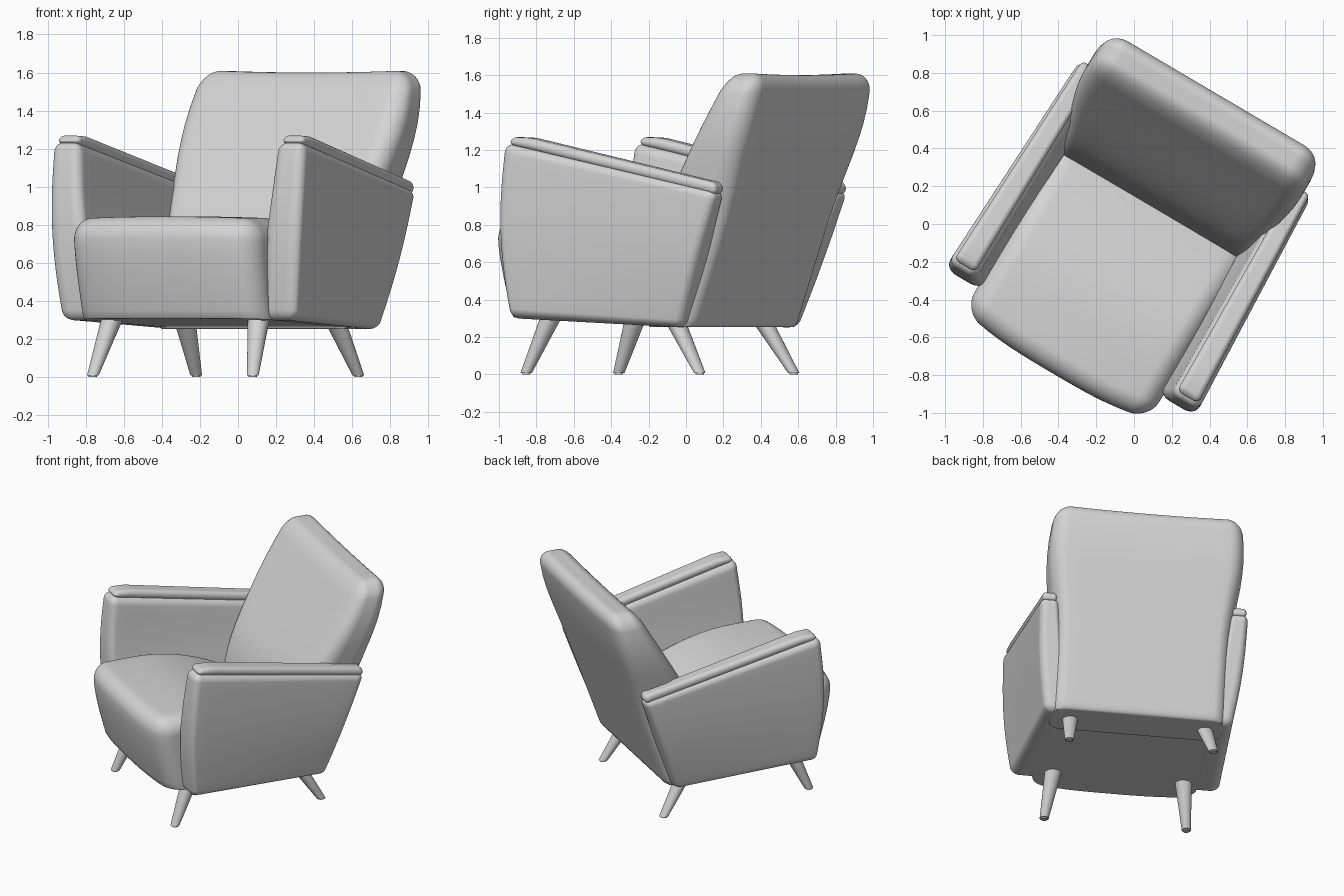
import bpy, bmesh, math
from mathutils import Vector, Matrix

if "Cube" in bpy.data.objects:
    bpy.data.objects.remove(bpy.data.objects["Cube"])

K, M = 5, 14                      # corner and flat steps of the padded boxes
TURN = Matrix.Rotation(math.radians(-30.5), 4, 'Z') @ Matrix.Translation((0.025, 0, 0))

fabric = bpy.data.materials.new("grey_fabric")
fabric.diffuse_color = (0.66, 0.66, 0.66, 1)
fabric.use_nodes = True
fabric.node_tree.nodes["Principled BSDF"].inputs["Base Color"].default_value = fabric.diffuse_color


def curve(x, pts):
    """Smoothed lookup through a few (x, value) points."""
    def lin(q):
        if q <= pts[0][0]:
            return pts[0][1]
        for (x0, y0), (x1, y1) in zip(pts, pts[1:]):
            if q <= x1:
                return y0 + (y1 - y0) * (q - x0) / (x1 - x0)
        return pts[-1][1]
    return sum(lin(x + d) for d in (-.06, -.03, 0, .03, .06)) / 5


def mix(a, b, t):
    return a + (b - a) * t


def finish(name, bm):
    bmesh.ops.recalc_face_normals(bm, faces=bm.faces)
    me = bpy.data.meshes.new(name)
    bm.to_mesh(me)
    bm.free()
    me.materials.append(fabric)
    me.shade_smooth()
    me.set_sharp_from_angle(angle=math.radians(40))
    ob = bpy.data.objects.new(name, me)
    ob.matrix_world = TURN
    bpy.context.collection.objects.link(ob)


def padded_box(name, lo, hi, r, deform):
    """Box with rounded edges whose points then pass through deform(x, y, z)."""
    n = 2 * K + M
    bm = bmesh.new()
    bmesh.ops.create_cube(bm, size=2)
    bmesh.ops.subdivide_edges(bm, edges=bm.edges[:], cuts=n - 1, use_grid_fill=True)
    for v in bm.verts:
        p, core = Vector(), Vector()
        for ax in range(3):
            a, b = lo[ax] + r, hi[ax] - r
            i = round((v.co[ax] + 1) / 2 * n)
            if i < K:
                p[ax] = a - r * math.tan(math.pi / 4 * (1 - i / K))
            elif i > n - K:
                p[ax] = b + r * math.tan(math.pi / 4 * (1 - (n - i) / K))
            else:
                p[ax] = mix(a, b, (i - K) / M)
            core[ax] = min(max(p[ax], a), b)
        q = core + (p - core).normalized() * r
        v.co = deform(*q)
    finish(name, bm)


def floor_z(y):
    return 0.30 - 0.05 * (y + 0.65) / 1.04


# Seat: bowed front that tucks in below, top sinking to the rear, flat underside
def seat_shape(x, y, z):
    front = max(0, (0.25 - y) / 1.15)
    side = abs(x) / 0.56
    sink = 0.2 * (max(0, y + 0.6) / 0.72) ** 2 * max(0, (z - 0.3) / 0.53)
    y += front * (0.05 * side ** 3 + 0.10 * max(0, (0.72 - z) / 0.45) ** 1.4)
    crown = 0.012 * (1 - side ** 2) if z > 0.7 else 0
    x *= 1 - 0.03 * max(0, 0.8 - z)
    return Vector((x, y, max(z + crown - sink, floor_z(y))))


padded_box("seat", (-.57, -.90, .14), (.57, .33, .832), .11, seat_shape)

# Backrest: raked slab, widest above the arms and dipped along the top
REAR = [(.25, .385), (1.0, .65), (1.35, .775), (1.6, .835)]
FRONT = [(.25, .08), (.64, .125), (.84, .18), (1.03, .28), (1.5, .56), (1.6, .61)]
WIDTH = [(.25, .60), (.85, .61), (1.05, .635), (1.2, .66), (1.35, .667), (1.5, .655), (1.6, .63)]


def back_shape(x, y, z):
    t = y / 0.3
    w = x / 0.65
    top = max(0, (z - 0.9) / 0.7)
    yy = mix(curve(z, FRONT), curve(z, REAR), t)
    return Vector((w * curve(z, WIDTH), yy, max(z - 0.012 * top * (1 - w * w), .252)))


padded_box("backrest", (-.65, 0, .20), (.65, .3, 1.612), .105, back_shape)


def arm_top(t):
    return mix(1.24, 0.975, t)


def arm_outer(t, h):
    """Outer face of the arm: toes in to the rear and leans in to the floor."""
    return mix(mix(.715, .64, t), mix(.768, .712, t), h) + 0.02 * math.sin(math.pi * h)


for s, side in ((-1, "left"), (1, "right")):
    # Arm panel: slanted top, raked rear edge, bowed front edge
    def arm_shape(x, y, z, s=s):
        t, h = y / 1.28, z / 0.9
        yy = mix(mix(-.672, -.672, h) - 0.04 * math.sin(math.pi * h),
                 mix(.35, .61, h), t)
        zz = mix(mix(.30, .25, t), arm_top(t), h)
        thick = mix(.165, .125, t) + .045 * min(1, (1 - h) * 2)
        inset = (0.165 - x) / 0.165 * thick
        return Vector((s * (arm_outer(t, h) - inset), yy, zz))

    padded_box(side + "_arm", (0, 0, 0), (.165, 1.28, .9), .05, arm_shape)

    # Armrest pad lying along the sloped top, rounded off at the front
    def pad_shape(x, y, z, s=s):
        t = y / 1.26
        inset = mix(.148, .112, t) - x / 0.13 * mix(.13, .10, t)
        nose = 0.03 * max(0, 1 - y / 0.1) ** 2 * z / 0.064
        return Vector((s * (arm_outer(t, 1) - inset), mix(-.645, .605, t),
                       arm_top(t) - 0.015 + z - nose))

    padded_box(side + "_arm_pad", (0, 0, 0), (.13, 1.26, .064), .031, pad_shape)

    # Splayed tapered legs
    for end, foot, top in (("front", (.488, -.697), (.445, -.56)),
                           ("back", (.495, .385), (.455, .19))):
        bm = bmesh.new()
        bmesh.ops.create_cone(bm, cap_ends=True, segments=24, radius1=.03,
                              radius2=.059, depth=.32)
        for v in bm.verts:
            t = v.co.z / .32 + .5
            v.co = Vector((s * mix(foot[0], top[0], t) + v.co.x - .012,
                           mix(foot[1], top[1], t) + v.co.y, t * .32))
        bmesh.ops.bevel(bm, geom=[e for e in bm.edges if all(v.co.z < .01 for v in e.verts)],
                        offset=.008, segments=2, affect='EDGES')
        finish(f"{side}_{end}_leg", bm)
